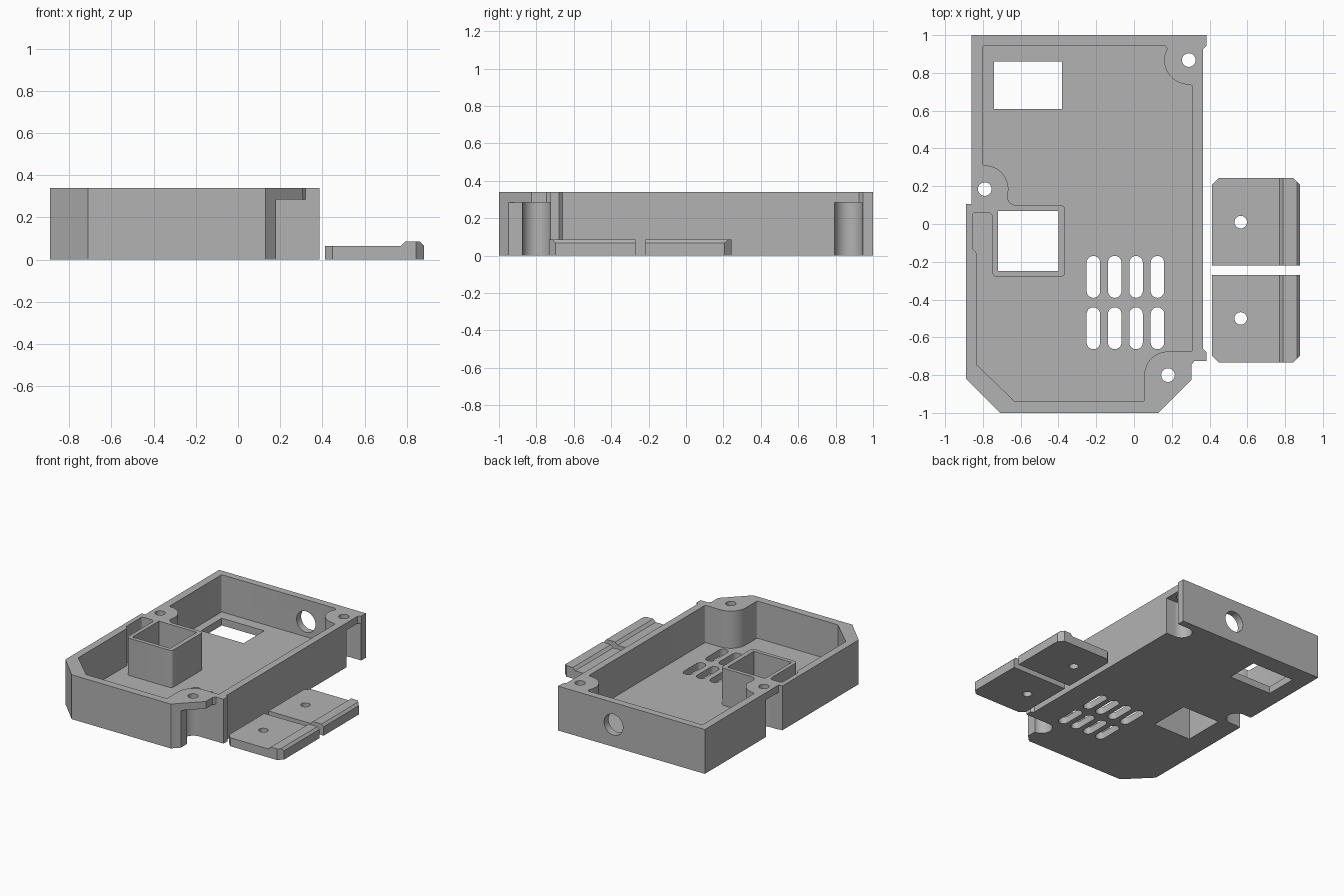
import bpy, bmesh
from math import cos, sin, radians

cube = bpy.data.objects.get("Cube")
if cube:
    bpy.data.objects.remove(cube, do_unlink=True)

# One grey plastic
grey = bpy.data.materials.new("grey_plastic")
COLOR = (0.45, 0.45, 0.45, 1)
grey.diffuse_color = COLOR
grey.use_nodes = True
grey.node_tree.nodes["Principled BSDF"].inputs["Base Color"].default_value = COLOR


def arc(cx, cy, r, a0, a1, n=10):
    angles = [radians(a0 + (a1 - a0) * i / n) for i in range(n + 1)]
    return [(cx + r * cos(a), cy + r * sin(a)) for a in angles]


def circle(cx, cy, r):
    return arc(cx, cy, r, 0, 360, 40)[:-1]


def rect(x0, x1, y0, y1):
    return [(x0, y0), (x1, y0), (x1, y1), (x0, y1)]


def prism(name, outline, lo, hi, axis="z"):
    """Extrude an outline along z, or an (x, z) profile along y."""
    bm = bmesh.new()
    place = (lambda a, b, h: (a, b, h)) if axis == "z" else (lambda a, b, h: (a, h, b))
    face = bm.faces.new([bm.verts.new(place(a, b, lo)) for a, b in outline])
    ext = bmesh.ops.extrude_face_region(bm, geom=[face])
    verts = [v for v in ext["geom"] if isinstance(v, bmesh.types.BMVert)]
    step = (0, 0, hi - lo) if axis == "z" else (0, hi - lo, 0)
    bmesh.ops.translate(bm, verts=verts, vec=step)
    bmesh.ops.recalc_face_normals(bm, faces=bm.faces)
    mesh = bpy.data.meshes.new(name)
    bm.to_mesh(mesh)
    bm.free()
    mesh.materials.append(grey)
    obj = bpy.data.objects.new(name, mesh)
    bpy.context.collection.objects.link(obj)
    return obj


def carve(obj, cutters, operation="DIFFERENCE"):
    """Apply boolean cutters to the object, then discard them."""
    for c in cutters:
        mod = obj.modifiers.new("cut", "BOOLEAN")
        mod.operation, mod.solver, mod.object = operation, "EXACT", c
    bpy.context.view_layer.update()
    result = bpy.data.meshes.new_from_object(
        obj.evaluated_get(bpy.context.evaluated_depsgraph_get()))
    obj.modifiers.clear()
    obj.data = result
    for c in cutters:
        bpy.data.objects.remove(c, do_unlink=True)


def finish(obj):
    bpy.ops.object.select_all(action="DESELECT")
    obj.select_set(True)
    bpy.context.view_layer.objects.active = obj
    bpy.ops.object.shade_smooth_by_angle(angle=radians(30))


TOP, FLOOR, LIP = 0.34, 0.055, 0.285
FRONT_SCREW, BACK_SCREW, SIDE_SCREW = (0.18, -0.8), (0.29, 0.868), (-0.79, 0.185)

# Case shell
outer = [(-0.71, -1), (0.13, -1), (0.305, -0.825), (0.305, -0.745), (0.32, -0.725),
         (0.385, -0.725), (0.385, -0.68), (0.365, -0.66), (0.365, 0.925),
         (0.385, 0.945), (0.385, 1), (-0.86, 1), (-0.86, 0.105), (-0.89, 0.105),
         (-0.89, -0.82)]
case = prism("case", outer, 0, TOP)

# Cavity, running round the screw bosses and the square shaft
cavity = [(-0.63, -0.94)]
cavity += arc(0.045, -0.93, 0.01, -90, 0, 4)
cavity += arc(*FRONT_SCREW, 0.125, 180, 90)
cavity += arc(0.3, -0.665, 0.01, -90, 0, 4)
cavity += arc(0.3, 0.725, 0.01, 0, 90, 4)
cavity += arc(*BACK_SCREW, 0.13, 270, 165, 14)
cavity += arc(0.155, 0.925, 0.02, 0, 90, 4)
cavity += arc(-0.79, 0.935, 0.01, 90, 180, 4)
cavity += arc(-0.79, 0.32, 0.01, 180, 270, 4)
cavity += arc(*SIDE_SCREW, 0.125, 88, -15, 14)
cavity += arc(-0.625, 0.145, 0.045, 170, 270)
cavity += arc(-0.39, 0.075, 0.025, 90, 0, 6)
cavity += arc(-0.39, -0.255, 0.025, 0, -90, 6)
cavity += arc(-0.725, -0.255, 0.025, 270, 180, 6)
cavity += arc(-0.775, 0.035, 0.025, 0, 90, 6)
cavity += arc(-0.84, 0.045, 0.015, 90, 180, 4)
cavity += [(-0.855, -0.13), (-0.833, -0.155), (-0.833, -0.745)]
cuts = [prism("cavity", cavity, FLOOR, 0.5)]

# Pockets under the screw lips, open to the outside
R = 0.075
fx, fy = FRONT_SCREW
bx, by = BACK_SCREW
sx, sy = SIDE_SCREW
front_pocket = arc(fx, fy, R, 90, 270, 20) + [(fx, -1.1), (0.5, -1.1), (0.5, fy + R)]
back_pocket = arc(bx, by, R, 90, 270, 20) + [(0.5, by - R), (0.5, by + R)]
side_pocket = arc(sx, sy, R, -90, 90, 20) + [(-1, sy + R), (-1, sy - R)]
for outline in (front_pocket, back_pocket, side_pocket):
    cuts.append(prism("pocket", outline, -0.1, LIP))
for x, y in (FRONT_SCREW, BACK_SCREW, SIDE_SCREW):
    cuts.append(prism("screw_hole", circle(x, y, 0.036), 0.2, 0.5))

# Square shaft, window and cable hole
cuts.append(prism("shaft", rect(-0.72, -0.4, -0.25, 0.07), -0.1, 0.5))
cuts.append(prism("window", rect(-0.74, -0.38, 0.61, 0.86), -0.1, 0.2))
cuts.append(prism("cable_hole", circle(-0.085, 0.17, 0.08), 0.9, 1.1, "y"))

# Ventilation slots
for x in (-0.215, -0.102, 0.011, 0.124):
    for y in (-0.28, -0.552):
        slot = arc(x, y + 0.075, 0.036, 0, 180) + arc(x, y - 0.075, 0.036, 180, 360)
        cuts.append(prism("slot", slot, -0.1, 0.2))
carve(case, cuts)
finish(case)

# Pair of retaining plates, mirrored about MID
MID = -0.245
profile = [(0.412, 0), (0.88, 0), (0.88, 0.068), (0.863, 0.085), (0.79, 0.085),
           (0.77, 0.065), (0.412, 0.065)]
for name, s in (("back_plate", 1), ("front_plate", -1)):
    plate = prism(name, profile, MID + s * 0.025, MID + s * 0.488, "y")
    hole = prism("plate_hole", circle(0.565, MID + s * 0.255, 0.033), -0.1, 0.2)
    end = MID + s * 0.488
    corners = [prism("corner", [(x, end - s * 0.036), (x + d * 0.036, end),
                                (x + d * 0.036, end + s * 0.1), (x - d * 0.1, end + s * 0.1),
                                (x - d * 0.1, end - s * 0.036)], -0.1, 0.2)
               for x, d in ((0.412, 1), (0.88, -1))]
    carve(plate, [hole] + corners)
    finish(plate)
